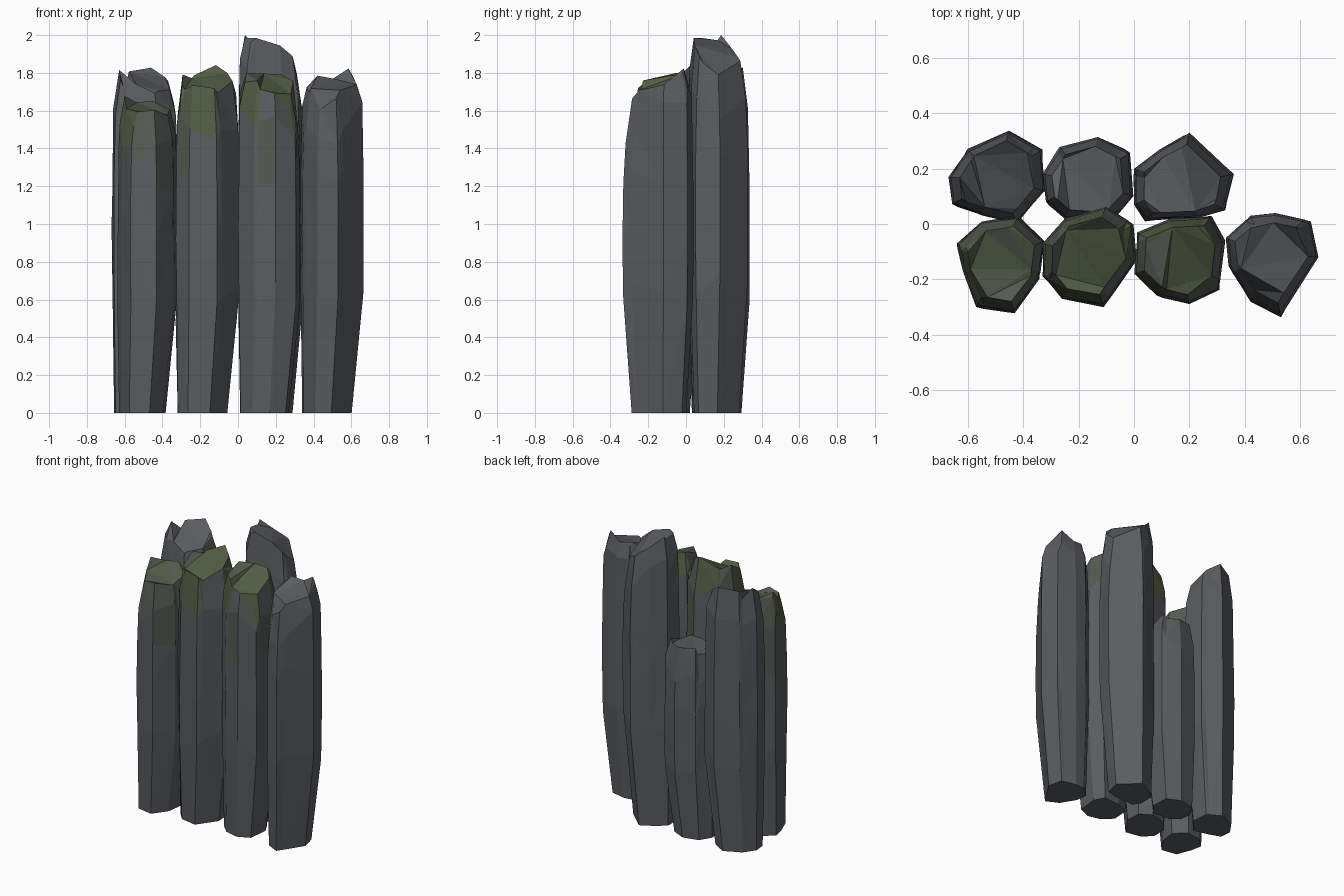
import bpy, bmesh, random
from mathutils import Vector

if "Cube" in bpy.data.objects:
    bpy.data.objects.remove(bpy.data.objects["Cube"])

random.seed(11)


def material(name, rgb):
    m = bpy.data.materials.new(name)
    m.diffuse_color = (*rgb, 1)
    m.use_nodes = True
    m.node_tree.nodes["Principled BSDF"].inputs["Base Color"].default_value = m.diffuse_color
    return m


stone = material("dark_stone", (0.10, 0.11, 0.115))
damp = material("damp_stone", (0.09, 0.105, 0.085))
moss = material("moss", (0.085, 0.11, 0.058))


def column(name, outline, top, mossy=False, shift=(-.025, -.005)):
    """Stone prism on an outline (hundredths); top = height, x slope, y slope."""
    bm = bmesh.new()
    h, sx, sy = top
    pts = [Vector(p) / 100 for p in outline]
    centre = sum(pts, Vector((0, 0))) / len(pts)
    # every other corner is split in two to give thin sliver facets
    corners = []
    for i, p in enumerate(pts):
        corners.append(p - centre)
        if i % 2:
            corners.append(p.lerp(pts[(i + 1) % len(pts)], 0.2) - centre)
    n = len(corners)
    chip = random.randrange(n)
    # rings: fraction of the height, scale (None = shoulder below the top)
    rings = []
    for f, s in ((0, 0.77), (0.36, 0.99), (0.54, 1.0), (0.72, 0.99), (None, 0.95), (1, 0.78)):
        ring = []
        for i, c in enumerate(corners):
            x, y = c * s * (1 if f == 0 else random.uniform(0.97, 1.01))
            zt = min(2.0, h + sx * x + sy * y + random.uniform(-0.03, 0.03))
            if f is None:
                z = zt - 0.18 + random.uniform(-0.08, 0.08)
            elif f == 1:
                z = zt - (0.07 if i == chip else 0)
            else:
                z = f * h + (random.uniform(-0.07, 0.07) if f else 0)
            dx, dy = shift if f == 0 else (0, 0)
            ring.append(bm.verts.new((centre.x + dx + x, centre.y + dy + y, z)))
        rings.append(ring)
    bm.faces.new(rings[0][::-1])
    for k in range(len(rings) - 1):
        lo, up = rings[k], rings[k + 1]
        for i in range(n):
            j = (i + 1) % n
            f = bm.faces.new((lo[i], lo[j], up[j], up[i]))
            if mossy and k >= 3:
                f.material_index = random.choice((0, 0, 1) if k == 3 else (0, 1, 2))
    # broken top as a few large facets
    cap = bm.faces.new(rings[-1])
    facets = bmesh.ops.triangulate(bm, faces=[cap])["faces"]
    for f in facets:
        f.material_index = random.choice((1, 2, 2)) if mossy else 0
    bmesh.ops.triangulate(bm, faces=[f for f in bm.faces if len(f.verts) == 4])
    bmesh.ops.recalc_face_normals(bm, faces=bm.faces)
    me = bpy.data.meshes.new(name)
    bm.to_mesh(me)
    bm.free()
    for m in (stone, damp, moss):
        me.materials.append(m)
    bpy.context.collection.objects.link(bpy.data.objects.new(name, me))


# front row, left to right (outline anticlockwise seen from above)
column("front_column_1", ((-32, -6), (-42, 3), (-55, 1), (-64, -7), (-62, -17), (-57, -30), (-43, -32.5), (-34, -20)),
       (1.63, -.1, .3), True)
column("front_column_2", ((1, -13), (0, 0), (-10, 6.5), (-25, 2), (-33, -7), (-33, -19), (-26, -27), (-11, -30)),
       (1.76, 0, .4), True)
column("front_column_3", ((33, -6), (28, 3), (13, 2), (1, -3), (0, -18), (8, -26), (20, -29), (31, -24)),
       (1.76, -.25, .35), True)
column("front_column_4", ((67, -12), (64, 1), (51, 4), (42, 3), (33, -5), (34, -15), (42, -28), (53, -33.5)),
       (1.74, .15, .45))
# back row, left to right
column("back_column_1", ((-32, 12), (-33, 27), (-45, 34), (-60, 27), (-67, 17), (-66, 7), (-55, 3), (-42, 0)),
       (1.76, -.2, .55))
column("back_column_2_short", ((0, 10), (-1, 26), (-13, 31.5), (-27, 28), (-33, 18), (-32, 8), (-25, 2), (-8, 1)),
       (1.31, 0, .15))
column("back_column_3_tall", ((36, 18), (20, 33), (9, 27), (0, 20), (0, 7), (4, 1), (24, 2), (33, 5)),
       (1.93, -.5, -.2))
